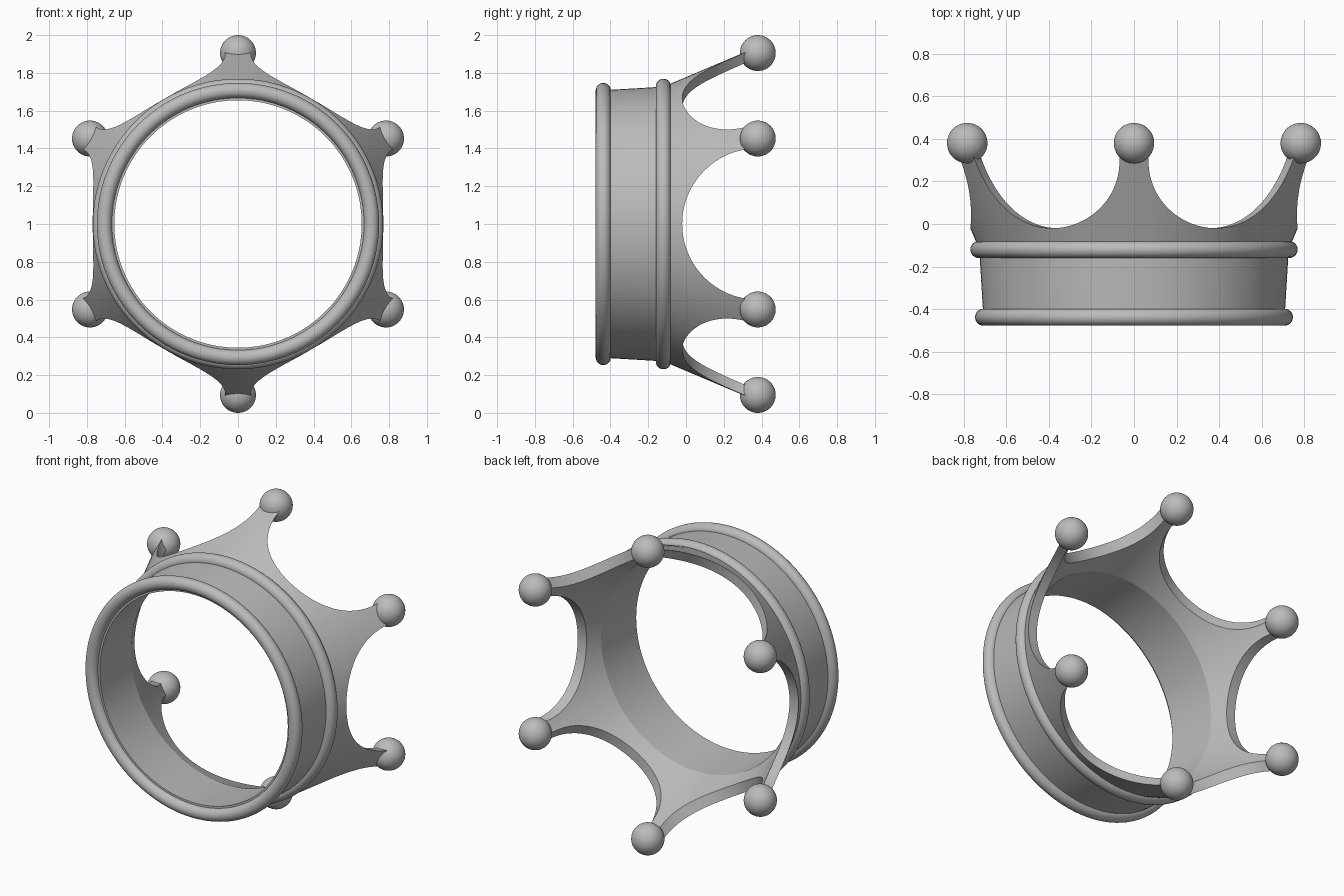
import bpy, bmesh
from math import pi, cos, sin, radians
from mathutils import Vector

if "Cube" in bpy.data.objects:
    bpy.data.objects.remove(bpy.data.objects["Cube"])

CENTRE = Vector((0, 0, 1))

grey = bpy.data.materials.new("plain grey")
grey.use_nodes = True
grey.diffuse_color = (0.5, 0.5, 0.5, 1)
grey.node_tree.nodes["Principled BSDF"].inputs["Base Color"].default_value = (0.5, 0.5, 0.5, 1)


def finish(obj, name, angle):
    """Name, colour and smooth the part."""
    obj.name = obj.data.name = name
    obj.data.materials.clear()
    obj.data.materials.append(grey)
    bpy.ops.object.select_all(action='DESELECT')
    obj.select_set(True)
    bpy.context.view_layer.objects.active = obj
    bpy.ops.object.shade_smooth_by_angle(angle=radians(angle))


def lathe(name, profile, steps=128):
    """Spin a closed (radius, y) profile around the crown's axis."""
    bm = bmesh.new()
    verts = [bm.verts.new((r, y, 0)) for r, y in profile]
    edges = [bm.edges.new((verts[i - 1], verts[i])) for i in range(len(verts))]
    bmesh.ops.spin(bm, geom=verts + edges, cent=(0, 0, 0), axis=(0, 1, 0),
                   angle=2 * pi, steps=steps, use_merge=True)
    bmesh.ops.remove_doubles(bm, verts=bm.verts, dist=0.0001)
    bmesh.ops.recalc_face_normals(bm, faces=bm.faces)
    mesh = bpy.data.meshes.new(name)
    bm.to_mesh(mesh)
    bm.free()
    obj = bpy.data.objects.new(name, mesh)
    obj.location = CENTRE
    bpy.context.collection.objects.link(obj)
    return obj


# Flared band with a straight collar
band = lathe("crown_band", [(0.655, -0.44), (0.708, -0.44), (0.727, -0.12),
                            (0.93, 0.36), (0.873, 0.36), (0.668, -0.11)])

# Round scallops cut straight through opposite sides leave six points
cutters = []
for k in range(3):
    a = k * pi / 3
    direction = Vector((cos(a), 0, sin(a)))
    bpy.ops.mesh.primitive_cylinder_add(vertices=128, radius=0.4, depth=3,
                                        location=CENTRE + Vector((0, 0.38, 0)))
    cutter = bpy.context.object
    cutter.rotation_euler = direction.to_track_quat('Z', 'Y').to_euler()
    cutter.hide_render = True
    cutters.append(cutter)
    mod = band.modifiers.new("scallop", 'BOOLEAN')
    mod.operation = 'DIFFERENCE'
    mod.solver = 'EXACT'
    mod.object = cutter

bpy.context.view_layer.update()
depsgraph = bpy.context.evaluated_depsgraph_get()
cut_mesh = bpy.data.meshes.new_from_object(band.evaluated_get(depsgraph))
band.modifiers.clear()
band.data = cut_mesh
for cutter in cutters:
    bpy.data.objects.remove(cutter)
finish(band, "crown_band", 15)

# Rolled rings around the band
for name, y, radius in (("front_ring", -0.438, 0.707), ("middle_ring", -0.12, 0.729)):
    bpy.ops.mesh.primitive_torus_add(major_radius=radius, minor_radius=0.04,
                                     major_segments=128, minor_segments=24,
                                     location=CENTRE + Vector((0, y, 0)),
                                     rotation=(pi / 2, 0, 0))
    finish(bpy.context.object, name, 60)

# Ball on each point
for k in range(6):
    a = pi / 6 + k * pi / 3
    bpy.ops.mesh.primitive_uv_sphere_add(
        segments=48, ring_count=24, radius=0.095,
        location=CENTRE + Vector((0.905 * cos(a), 0.38, 0.905 * sin(a))))
    finish(bpy.context.object, f"point_ball_{k + 1}", 60)
